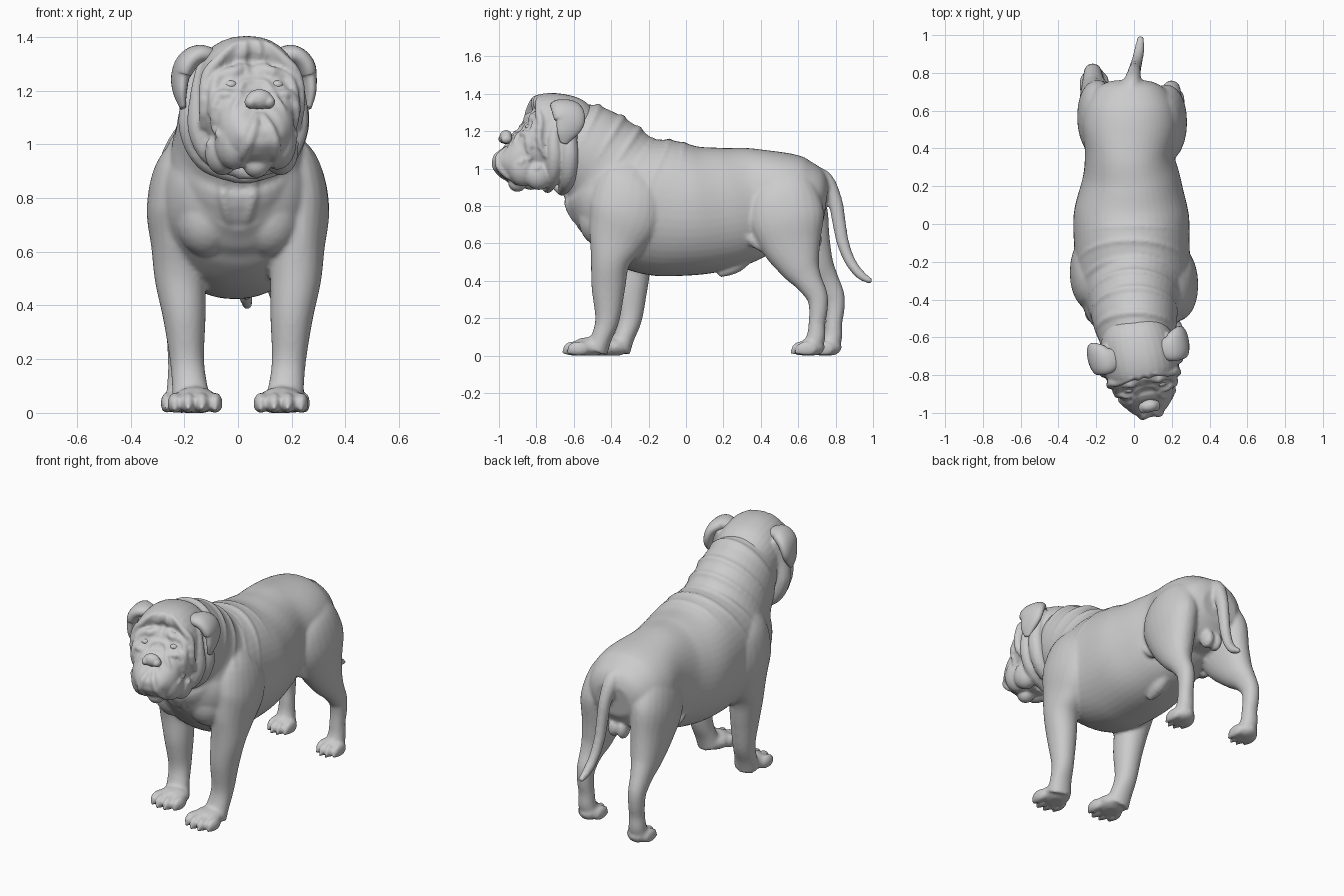
import bpy, bmesh, math
from mathutils import Vector, Matrix
from mathutils.bvhtree import BVHTree

PIVOT, YAW = Vector((0.01, -0.6, 0)), math.radians(11)


def spline(rows, sub):
    """Smooth interpolation through rows of numbers."""
    out, m = [], len(rows) - 1
    for i in range(m):
        a, b, c, d = rows[max(i - 1, 0)], rows[i], rows[i + 1], rows[min(i + 2, m)]
        for k in range(sub):
            t = k / sub
            out.append([0.5 * (2 * q + (r - p) * t + (2 * p - 5 * q + 4 * r - s) * t * t
                               + (3 * q - p - 3 * r + s) * t ** 3) for p, q, r, s in zip(a, b, c, d)])
    return out + [list(rows[-1])]


def loft(bm, rings, ref=(1, 0, 0), n=24, power=1.0, sub=5):
    """Closed skin over rings (x, y, z, half width, half depth)."""
    rows, ref = spline(rings, sub), Vector(ref)
    pts = [Vector(r[:3]) for r in rows]
    f = lambda c: math.copysign(abs(c) ** power, c)
    loops = []
    for i, r in enumerate(rows):
        t = (pts[min(i + 1, len(pts) - 1)] - pts[max(i - 1, 0)]).normalized()
        u = (ref - t * ref.dot(t)).normalized()
        v = t.cross(u)
        ring = []
        for k in range(n):
            a = 2 * math.pi * k / n
            ring.append(bm.verts.new(pts[i] + u * max(r[3], .004) * f(math.cos(a))
                                     + v * max(r[4], .004) * f(math.sin(a))))
        loops.append(ring)
    for a, b in zip(loops, loops[1:]):
        for k in range(n):
            bm.faces.new((a[k], a[(k + 1) % n], b[(k + 1) % n], b[k]))
    bm.faces.new(loops[0][::-1])
    bm.faces.new(loops[-1])


def ball(bm, loc, radii, sub=2):
    m = Matrix.Translation(loc) @ Matrix.Diagonal((*radii, 1))
    bmesh.ops.create_icosphere(bm, subdivisions=sub, radius=1, matrix=m)


def beads(bm, pts, r):
    """Tapered roll of skin along dense points."""
    for i, p in enumerate(pts):
        q = r * (0.5 + 0.5 * math.sin(math.pi * i / max(len(pts) - 1, 1)))
        ball(bm, p, (q, q, q))


def finish(bm, name, voxel=0, smooth=0, yaw=False):
    if yaw:
        bmesh.ops.rotate(bm, cent=PIVOT, matrix=Matrix.Rotation(YAW, 3, 'Z'), verts=bm.verts)
        bmesh.ops.translate(bm, vec=(PIVOT.x, 0, 0), verts=bm.verts)
    for v in bm.verts:
        v.co.z = max(v.co.z, 0)
    bmesh.ops.recalc_face_normals(bm, faces=bm.faces)
    me = bpy.data.meshes.new(name)
    bm.to_mesh(me)
    bm.free()
    me.shade_smooth()
    ob = bpy.data.objects.new(name, me)
    bpy.context.scene.collection.objects.link(ob)
    if voxel:
        rm = ob.modifiers.new("fuse", 'REMESH')
        rm.mode, rm.voxel_size, rm.use_smooth_shade = 'VOXEL', voxel, True
        sm = ob.modifiers.new("soften", 'SMOOTH')
        sm.factor, sm.iterations = 0.5, smooth
    return ob


# ---- body: torso, neck, tail ----
bm = bmesh.new()
loft(bm, [(0, -.60, .78, .10, .10), (0, -.55, .79, .20, .18), (0, -.47, .80, .26, .25),
          (0, -.33, .80, .30, .33), (-.01, -.14, .79, .305, .365), (-.015, .05, .775, .305, .345),
          (-.015, .22, .79, .265, .325), (-.025, .37, .82, .235, .295), (-.02, .52, .84, .255, .248),
          (-.02, .63, .83, .235, .22), (-.02, .71, .825, .19, .175), (-.02, .75, .82, .12, .10)],
     n=48, power=.94)
loft(bm, [(.01, -.66, 1.16, .18, .20), (.01, -.55, 1.11, .215, .245), (0, -.44, 1.02, .235, .275),
          (0, -.35, .91, .265, .32), (0, -.2, .82, .28, .32)], n=40)
loft(bm, [(-.02, .62, .97, .05, .05), (-.012, .73, .945, .048, .05), (0, .795, .83, .037, .04),
          (.005, .82, .70, .033, .036), (.01, .84, .60, .031, .033), (.02, .88, .50, .029, .029),
          (.03, .935, .43, .026, .025), (.035, .993, .395, .016, .015)], n=16)
for s in (1, -1):                                   # breast muscles
    ball(bm, (s * .115, -.45, .73), (.12, .125, .15), 3)
# under-belly parts
beads(bm, [Vector((.03, .19 + .02 * i, .44 + .012 * i)) for i in range(9)], .045)
for x in (-.045, .015):
    ball(bm, (x, .68, .62), (.035, .05, .06))

# ---- legs and paws; the -x legs stand further back ----
fore = [(.17, -.26, 1.00, .06, .09), (.205, -.30, .90, .105, .18), (.222, -.32, .76, .118, .20),
        (.22, -.37, .62, .103, .155), (.215, -.405, .50, .095, .105), (.20, -.415, .36, .080, .09),
        (.19, -.42, .20, .064, .066), (.18, -.45, .10, .066, .055), (.17, -.48, .03, .075, .065)]
hind = [(.10, .50, .95, .07, .12), (.145, .52, .87, .11, .18), (.178, .535, .74, .112, .205),
        (.185, .565, .60, .098, .165), (.195, .61, .48, .080, .112), (.205, .655, .40, .060, .075),
        (.208, .70, .32, .050, .058), (.208, .708, .25, .046, .05), (.205, .70, .17, .045, .045),
        (.205, .695, .10, .05, .05), (.20, .67, .03, .06, .055)]
# rings, step back, x offset, toe x, toe y, toe spacing, heel offset, heel size, shift start
for rings, back, dx, toe_x, toe_y, gap, heel, hr, top in (
        (fore, .12, 0, .160, -.60, .05, .08, (.088, .10, .055), 1.0),
        (hind, .09, -.01, .20, .62, .038, .05, (.068, .075, .05), .86)):
    for s in (1, -1):
        shift = 0 if s > 0 else back
        loft(bm, [(s * x + dx, y + shift * min(1, max(0, (top - z) / .45)), z, a, b)
                  for x, y, z, a, b in rings], power=.95)
        px, py = s * toe_x + dx, toe_y + shift
        ball(bm, (px, py + heel, .045), hr)
        for k, fwd in ((-1.5, .025), (-.5, 0), (.5, 0), (1.5, .025)):
            ball(bm, (px + k * gap, py + fwd, .036), (gap * .57, .062, .042))
            ball(bm, (px + k * gap, py + fwd - .048, .018), (.010, .02, .014))

# ---- loose skin rolls over neck and shoulders ----
tree = BVHTree.FromBMesh(bm)
for y, z, lean, span, r in ((-.57, 1.10, .45, 90, .026), (-.48, 1.04, .6, 92, .026),
                            (-.41, .97, .65, 92, .024), (-.33, .90, .6, 80, .02),
                            (-.22, .85, .45, 90, .018), (-.06, .82, .15, 55, .013)):
    c, up, pts = Vector((0, y, z)), Vector((0, lean, 1)).normalized(), []
    for i in range(81):
        a = math.radians(span * (i / 40 - 1))
        d = Vector((math.sin(a), 0, 0)) + up * math.cos(a)
        hit = tree.ray_cast(c + d, -d)[0]
        if hit:
            pts.append(hit - d * r * .45)
    beads(bm, pts, r)
for s in (1, -1):
    # flank fold in front of each thigh, throat cords down to the chest
    fold = spline([(s * .205 - .015, .31, .66), (s * .19 - .015, .37, .60), (s * .17, .45, .55)], 8)
    beads(bm, [Vector(p) for p in fold], .026)
    cord = [tree.ray_cast(Vector((x, -2, z)), Vector((0, 1, 0)))[0]
            for x, z in spline([(s * .05, .92), (s * .055, .82), (s * .03, .70)], 14)]
    beads(bm, [h + Vector((0, .008, 0)) for h in cord if h], .022)
finish(bm, "body", .01, 6)

# ---- head ----
bm = bmesh.new()
loft(bm, [(0, -.52, 1.17, .15, .15), (0, -.60, 1.18, .19, .205), (0, -.70, 1.175, .20, .23),
          (0, -.80, 1.165, .19, .222), (0, -.86, 1.17, .165, .175), (0, -.895, 1.19, .11, .12)],
     n=32, power=.9)
loft(bm, [(0, -.80, 1.06, .155, .15), (0, -.87, 1.06, .15, .145), (0, -.93, 1.065, .138, .132),
          (0, -.968, 1.075, .11, .108), (0, -.988, 1.085, .075, .075), (0, -.994, 1.09, .03, .03)],
     n=32, power=.92)
ball(bm, (0, -.905, .925), (.05, .05, .05), 3)                      # chin
ball(bm, (0, -.95, 1.005), (.042, .035, .035), 3)                   # lower lip
for s in (1, -1):
    ball(bm, (s * .082, -.89, 1.01), (.072, .085, .105), 3)         # hanging lips
    ball(bm, (s * .11, -.81, .97), (.065, .08, .085), 3)            # jowls
    # skin rolls framing the face and throat
    for y, x, low, r in ((-.74, .185, .89, .042), (-.66, .195, .88, .05)):
        path = spline([(s * (x - .02), y + .03, 1.3), (s * x, y, 1.18), (s * x, y, 1.05),
                       (s * x * .68, y, low + .055), (0, y, low)], 10)
        beads(bm, [Vector(p) for p in path] + [Vector((-s * .03, y, low))], r)

# wrinkles drawn on the face in (x, z), projected onto it
tree = BVHTree.FromBMesh(bm)
wrinkles = [([(.022, 1.385), (.03, 1.33), (.022, 1.26)], .018),
            ([(.05, 1.34), (.05, 1.28), (.09, 1.262), (.14, 1.235), (.165, 1.12)], .026),
            ([(.045, 1.20), (.09, 1.185), (.135, 1.18), (.155, 1.12), (.145, 1.03)], .021),
            ([(.06, 1.375), (.12, 1.32), (.172, 1.25), (.182, 1.12), (.165, 1.0)], .022),
            ([(0, 1.235), (.045, 1.225), (.07, 1.17), (.10, 1.13)], .016),
            ([(.012, 1.11), (.035, 1.05), (.058, .98), (.062, .92)], .022)]
for pts, r in wrinkles:
    for s in (1, -1):
        hits = [tree.ray_cast(Vector((s * x, -2, z)), Vector((0, 1, 0)))[0] for x, z in spline(pts, 14)]
        beads(bm, [h + Vector((0, r * .3, 0)) for h in hits if h], r)
eye_y = [tree.ray_cast(Vector((s * .088, -2, 1.222)), Vector((0, 1, 0)))[0].y for s in (1, -1)]
finish(bm, "head", .008, 3, yaw=True)

# ---- nose ----
bm = bmesh.new()
ball(bm, (0, -.968, 1.168), (.05, .034, .038), 3)
for s in (1, -1):
    ball(bm, (s * .034, -.972, 1.158), (.024, .03, .025), 3)
finish(bm, "nose", .006, 3, yaw=True)

# ---- eyes and folded ears ----
for s, side, y in ((1, "right", eye_y[0]), (-1, "left", eye_y[1])):
    bm = bmesh.new()
    ball(bm, (s * .088, y + .012, 1.222), (.022, .018, .016), 3)
    finish(bm, "eye_" + side, yaw=True)
    bm = bmesh.new()
    loft(bm, [(s * .12, -.69, 1.325, .05, .03), (s * .175, -.69, 1.335, .072, .036),
              (s * .218, -.675, 1.305, .085, .038), (s * .24, -.665, 1.255, .08, .032),
              (s * .245, -.685, 1.19, .055, .022), (s * .238, -.70, 1.135, .018, .010)],
         ref=(0, 1, 0), power=.9)
    finish(bm, "ear_" + side, yaw=True)
